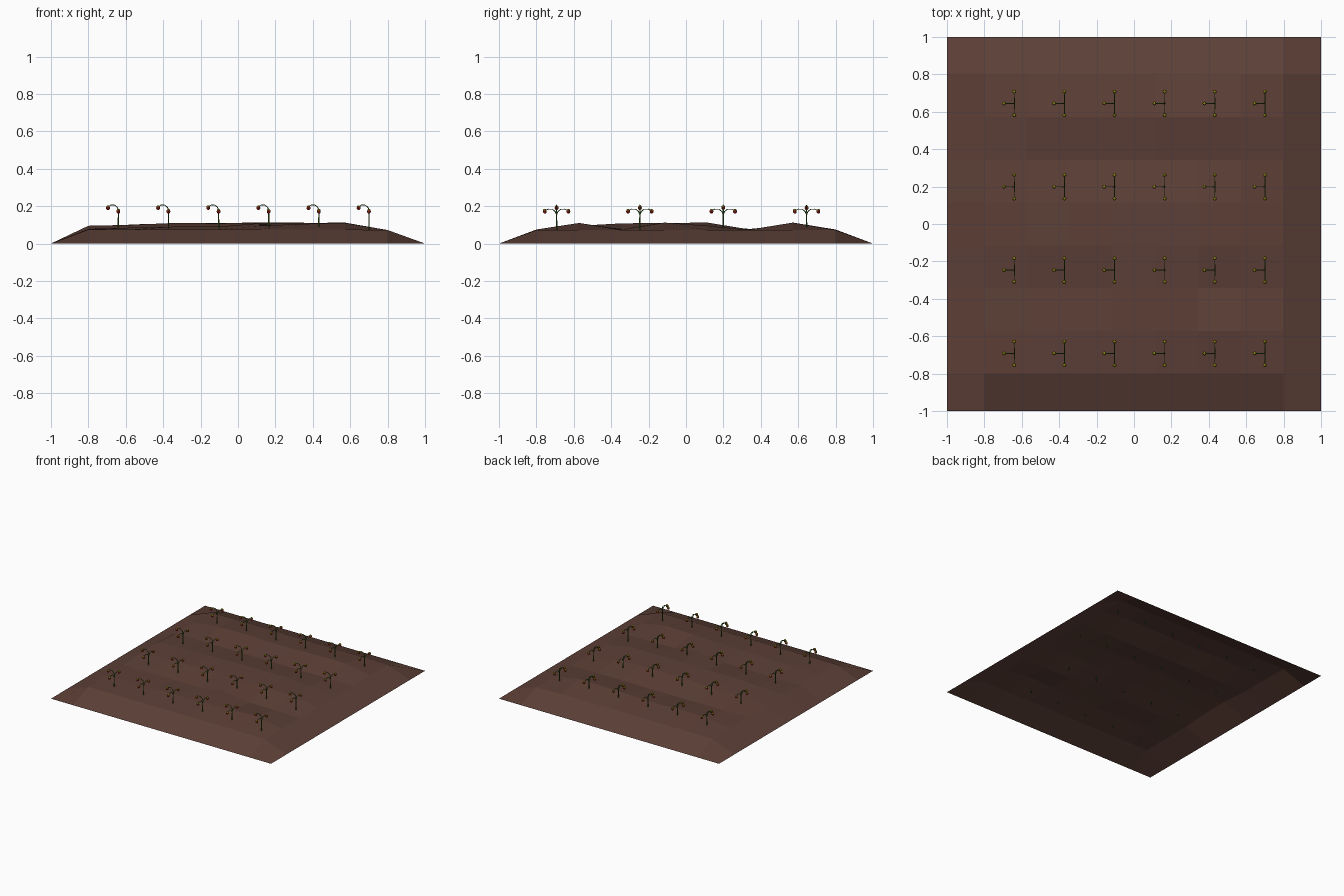
import bpy, bmesh, math
from mathutils import Vector, Matrix

if "Cube" in bpy.data.objects:
    bpy.data.objects.remove(bpy.data.objects["Cube"])


def material(name, rgb):
    m = bpy.data.materials.new(name)
    m.diffuse_color = (*rgb, 1)
    m.use_nodes = True
    m.node_tree.nodes["Principled BSDF"].inputs["Base Color"].default_value = m.diffuse_color
    return m


SOIL = material("soil_brown", (0.109, 0.051, 0.038))
GREEN = material("stem_green", (0.045, 0.13, 0.012))
RED = material("fruit_red", (0.38, 0.012, 0.012))
OLIVE = material("cap_olive", (0.30, 0.27, 0.01))


def mesh_object(name, bm, mats):
    me = bpy.data.meshes.new(name)
    bm.to_mesh(me)
    bm.free()
    for m in mats:
        me.materials.append(m)
    ob = bpy.data.objects.new(name, me)
    bpy.context.collection.objects.link(ob)
    return ob


# Soil: open, faceted sheet sloping to the ground at its rim
axis = [-1] + [-0.8 + i * 1.6 / 7 for i in range(8)] + [1]
heights = [  # inner vertices in mm, rows from front to back
    [75, 75, 75, 75, 75, 75, 75, 72],
    [78, 85, 90, 90, 95, 105, 110, 72],
    [78, 78, 78, 80, 108, 78, 75, 72],
    [95, 100, 110, 108, 110, 110, 112, 72],
    [95, 100, 105, 110, 112, 112, 95, 72],
    [78, 75, 75, 75, 75, 75, 75, 72],
    [78, 102, 108, 100, 106, 110, 112, 72],
    [75, 75, 75, 75, 75, 75, 75, 72],
]
bm = bmesh.new()
grid = []
for j, y in enumerate(axis):
    row = []
    for i, x in enumerate(axis):
        inner = 0 < i < 9 and 0 < j < 9
        row.append(bm.verts.new((x, y, heights[j - 1][i - 1] / 1000 if inner else 0)))
    grid.append(row)
for j in range(9):
    for i in range(9):
        bm.faces.new((grid[j][i], grid[j][i + 1], grid[j + 1][i + 1], grid[j + 1][i]))
mesh_object("soil", bm, [SOIL])


def tube(bm, pts, r0, r1, sides=5):
    """Tapered tube along a path."""
    pts = [Vector(p) for p in pts]
    rings = []
    for k, p in enumerate(pts):
        d = pts[min(k + 1, len(pts) - 1)] - pts[max(k - 1, 0)]
        q = Vector((0, 0, 1)).rotation_difference(d.normalized())
        r = r0 + (r1 - r0) * k / (len(pts) - 1)
        rings.append([bm.verts.new(p + q @ Vector((r * math.cos(t), r * math.sin(t), 0)))
                      for t in (2 * math.pi * s / sides for s in range(sides))])
    for a, b in zip(rings, rings[1:]):
        for s in range(sides):
            n = (s + 1) % sides
            bm.faces.new((a[s], a[n], b[n], b[s]))
    bm.faces.new(rings[0][::-1])
    bm.faces.new(rings[-1])


def fruit(bm, c):
    """Red berry with an olive cap on top."""
    for z, r, mi in ((0, 0.0105, 1), (0.005, 0.0095, 2)):
        res = bmesh.ops.create_uvsphere(bm, u_segments=8, v_segments=6, radius=r,
                                        matrix=Matrix.Translation(Vector(c) + Vector((0, 0, z))))
        for f in {f for v in res["verts"] for f in v.link_faces}:
            f.material_index = mi


# One plant: stem, back-arching branch and two side branches
bm = bmesh.new()
tube(bm, [(0, 0, 0.07), (0, 0, 0.13), (0, 0, 0.185)], 0.0045, 0.003)
tube(bm, [(0, 0, 0.18), (-0.006, 0, 0.194), (-0.02, 0, 0.205),
          (-0.04, 0, 0.206), (-0.055, 0, 0.195)], 0.003, 0.002)
fruit(bm, (-0.055, 0, 0.19))
for s in (-1, 1):
    tube(bm, [(0, 0, 0.155), (0, 0.008 * s, 0.172), (0, 0.022 * s, 0.183),
              (0, 0.045 * s, 0.184), (0, 0.063 * s, 0.175)], 0.003, 0.002)
    fruit(bm, (0, 0.063 * s, 0.171))
plant = mesh_object("plant", bm, [GREEN, RED, OLIVE])

# Planting rows share the same mesh
for j in range(4):
    for i in range(6):
        ob = plant if i == j == 0 else bpy.data.objects.new("plant", plant.data)
        if ob is not plant:
            bpy.context.collection.objects.link(ob)
        ob.location = (-0.64 + i * 0.268, -0.692 + j * 0.4455, 0)
